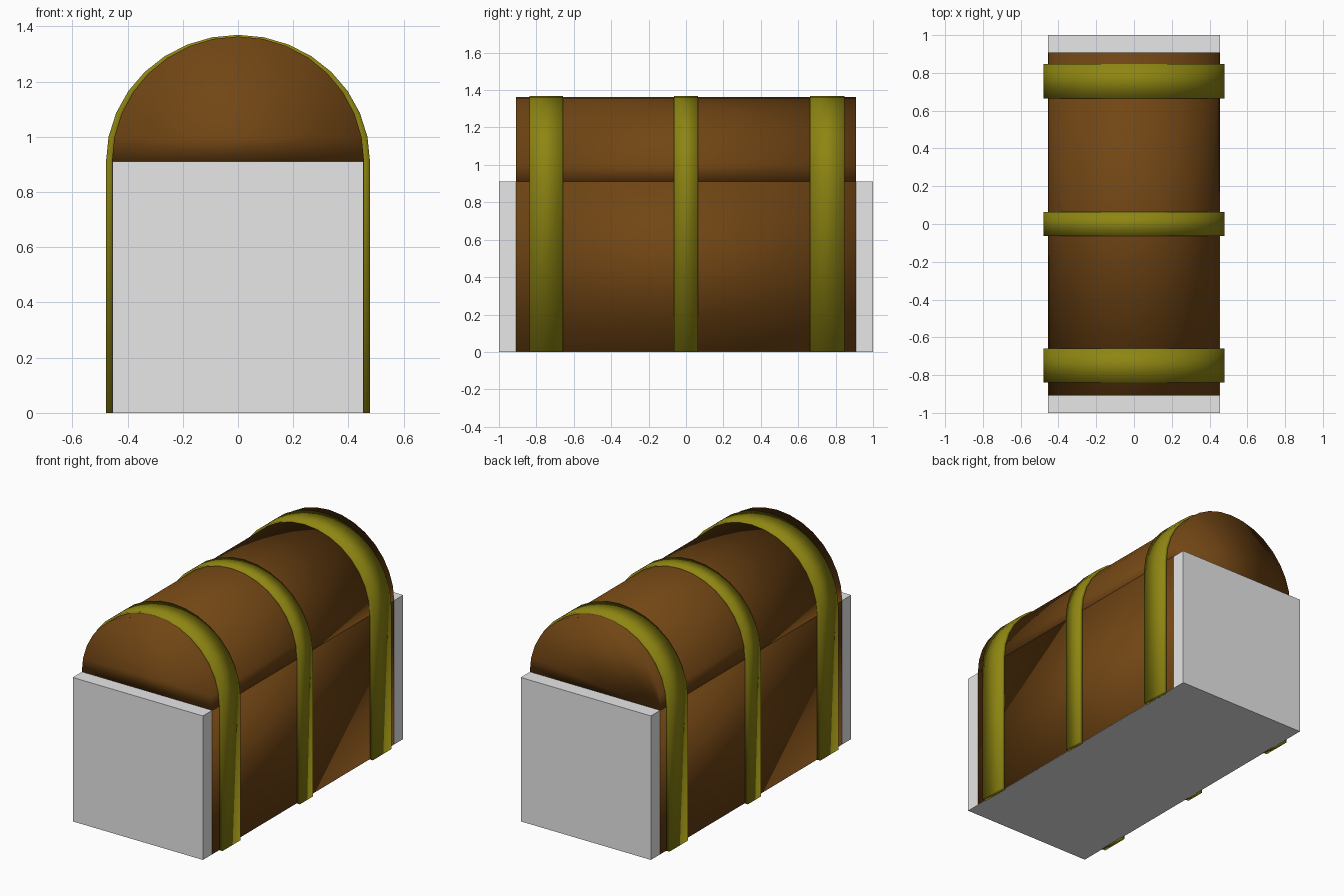
import bpy, bmesh, math

old = bpy.data.objects.get("Cube")
if old:
    bpy.data.objects.remove(old, do_unlink=True)

HALF = 0.455      # half width of the chest
SPRING = 0.91     # height where the arched lid starts
STEPS = 16        # sides of the arch


def make_material(name, rgb):
    mat = bpy.data.materials.new(name)
    mat.use_nodes = True
    color = (*rgb, 1.0)
    mat.diffuse_color = color
    bsdf = next(n for n in mat.node_tree.nodes if n.type == 'BSDF_PRINCIPLED')
    bsdf.inputs["Base Color"].default_value = color
    bsdf.inputs["Roughness"].default_value = 0.8
    return mat


grey = make_material("light grey", (0.8, 0.8, 0.8))
wood = make_material("brown wood", (0.165, 0.06, 0.007))
brass = make_material("dull yellow metal", (0.27, 0.235, 0.006))


def arch(rx, rz):
    """Arch points from right to left, in the xz plane."""
    angles = [math.pi * i / STEPS for i in range(STEPS + 1)]
    return [(rx * math.cos(a), SPRING + rz * math.sin(a)) for a in angles]


def finish(name, bm, mat, smooth):
    bmesh.ops.recalc_face_normals(bm, faces=bm.faces)
    mesh = bpy.data.meshes.new(name)
    bm.to_mesh(mesh)
    bm.free()
    mesh.materials.append(mat)
    for poly in mesh.polygons:
        poly.use_smooth = smooth
    obj = bpy.data.objects.new(name, mesh)
    bpy.context.collection.objects.link(obj)
    return obj


def prism(name, profile, y0, y1, mat, smooth=True):
    """Closed profile in xz, drawn out along y."""
    bm = bmesh.new()
    rings = [[bm.verts.new((x, y, z)) for x, z in profile] for y in (y0, y1)]
    n = len(profile)
    for i in range(n):
        j = (i + 1) % n
        bm.faces.new((rings[0][i], rings[0][j], rings[1][j], rings[1][i]))
    for ring in rings:
        bm.faces.new(ring)
    return finish(name, bm, mat, smooth)


def band(name, y0, y1):
    """Strap running up one side, over the arch and down the other."""
    outer = [(0.478, 0.0)] + arch(0.478, 0.459) + [(-0.478, 0.0)]
    inner = [(0.45, 0.0)] + arch(0.45, 0.445) + [(-0.45, 0.0)]
    bm = bmesh.new()
    rows = []
    for (ox, oz), (ix, iz) in zip(outer, inner):
        corners = ((ox, y0, oz), (ox, y1, oz), (ix, y1, iz), (ix, y0, iz))
        rows.append([bm.verts.new(c) for c in corners])
    for a, b in zip(rows, rows[1:]):
        for i in range(4):
            j = (i + 1) % 4
            bm.faces.new((a[i], a[j], b[j], b[i]))
    bm.faces.new(rows[0])
    bm.faces.new(rows[-1])
    return finish(name, bm, brass, True)


# Inner block that shows at both ends and underneath
block = [(-HALF, 0), (HALF, 0), (HALF, SPRING), (-HALF, SPRING)]
prism("end_block", block, -1, 1, grey, smooth=False)

# Wooden walls, a hair proud of the block
wall = HALF + 0.0015
walls = [(-wall, 0.002), (wall, 0.002), (wall, SPRING), (-wall, SPRING)]
prism("chest_body", walls, -0.908, 0.908, wood)

# Arched lid
prism("arched_lid", arch(wall, 0.453), -0.908, 0.908, wood)

# Metal straps
band("front_band", -0.838, -0.658)
band("middle_band", -0.064, 0.064)
band("back_band", 0.664, 0.848)
